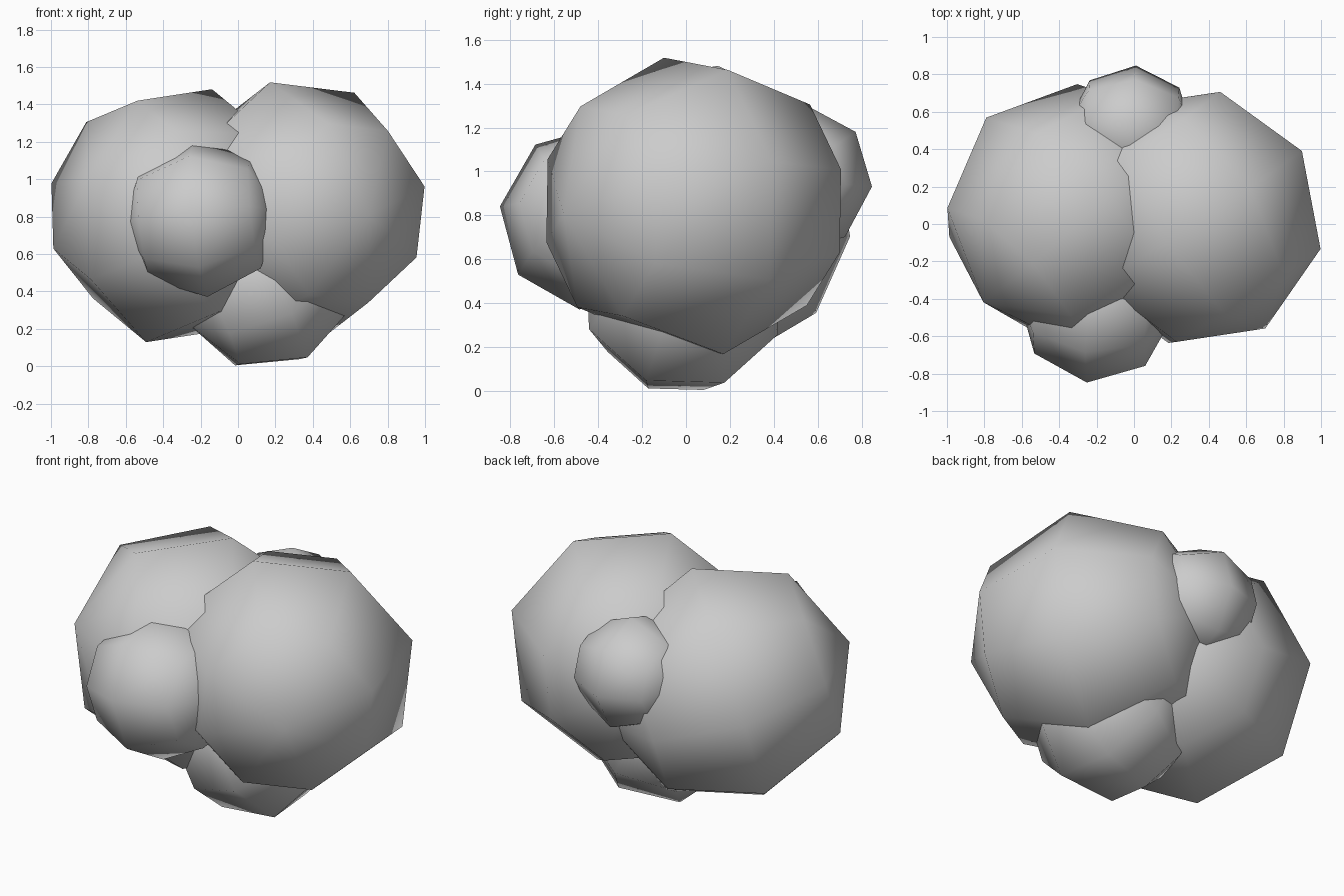
import bpy, bmesh
from mathutils import Matrix, Vector

if "Cube" in bpy.data.objects:
    bpy.data.objects.remove(bpy.data.objects["Cube"])


def lobe(name, center, radius, pole, side):
    """Eight-sided, four-ring smooth ball with its pole and first meridian turned as given."""
    w = Vector(pole).normalized()
    u = Vector(side)
    u = (u - w * u.dot(w)).normalized()
    v = w.cross(u)
    turn = Matrix((u, v, w)).transposed().to_4x4()
    bm = bmesh.new()
    bmesh.ops.create_uvsphere(bm, u_segments=8, v_segments=4, radius=radius, matrix=turn)
    for f in bm.faces:
        f.smooth = True
    mesh = bpy.data.meshes.new(name)
    bm.to_mesh(mesh)
    bm.free()
    ob = bpy.data.objects.new(name, mesh)
    ob.location = center
    bpy.context.collection.objects.link(ob)
    return ob


# two large lobes side by side
lobe("left_lobe", (-0.315, 0.05, 0.805), 0.705, (-0.702, -0.67, 0.277), (0.249, 0.134, 0.96))
lobe("right_lobe", (0.323, 0.035, 0.843), 0.705, (-0.54, 0.846, 0.048), (-0.22, -0.185, 0.957))

# smaller lobes at the front, bottom and back
lobe("front_lobe", (-0.2, -0.43, 0.79), 0.424, (0.985, -0.11, 0.10), (-0.12, -0.985, 0.12))
lobe("bottom_lobe", (0.157, -0.016, 0.431), 0.47, (-0.887, -0.116, -0.446), (0.368, 0.406, -0.836))
lobe("back_lobe", (-0.017, 0.51, 0.965), 0.34, (0.99, -0.08, 0.0), (0.08, 0.99, -0.1))
